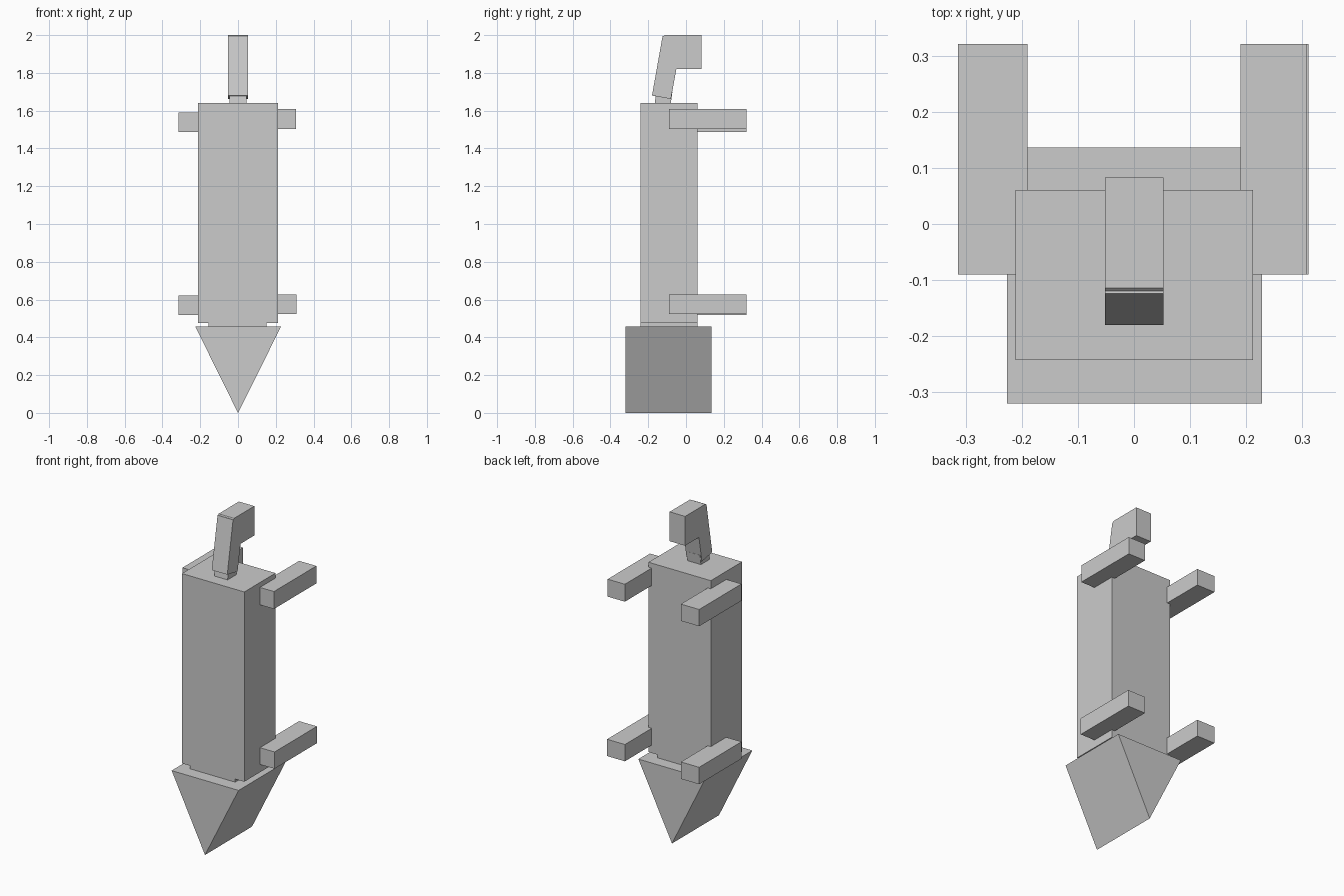
import bpy

if "Cube" in bpy.data.objects:
    bpy.data.objects.remove(bpy.data.objects["Cube"])


def prism(name, profile, lo, hi, axis):
    """Extrude a 2D profile: axis 'x' takes (y, z) points, axis 'y' takes (x, z) points."""
    n = len(profile)
    place = (lambda p, d: (d, p[0], p[1])) if axis == 'x' else (lambda p, d: (p[0], d, p[1]))
    verts = [place(p, d) for d in (lo, hi) for p in profile]
    faces = [list(range(n)), list(range(2 * n - 1, n - 1, -1))]
    faces += [[i, i + n, (i + 1) % n + n, (i + 1) % n] for i in range(n)]
    if axis == 'x':
        faces = [f[::-1] for f in faces]
    # make the winding independent of the profile direction
    area = sum(profile[i][0] * profile[(i + 1) % n][1] - profile[(i + 1) % n][0] * profile[i][1]
               for i in range(n))
    if area < 0:
        faces = [f[::-1] for f in faces]
    mesh = bpy.data.meshes.new(name)
    mesh.from_pydata(verts, [], faces)
    obj = bpy.data.objects.new(name, mesh)
    bpy.context.collection.objects.link(obj)
    return obj


def box(name, x, y, z):
    profile = [(x[0], z[0]), (x[1], z[0]), (x[1], z[1]), (x[0], z[1])]
    return prism(name, profile, y[0], y[1], 'y')


# Trunk and the narrower waist below it
box("body", (-0.211, 0.212), (-0.242, 0.061), (0.476, 1.64))
box("waist", (-0.155, 0.15), (-0.242, 0.061), (0.44, 0.49))

# Downward wedge tail
prism("tail_wedge", [(0, 0), (0.228, 0.457), (-0.226, 0.457)], -0.32, 0.136, 'y')

# Four limbs reaching backwards, slightly uneven left to right
for name, x, z in (
    ("left_arm", (-0.314, -0.19), (1.487, 1.59)),
    ("right_arm", (0.19, 0.307), (1.503, 1.61)),
    ("left_leg", (-0.314, -0.19), (0.518, 0.622)),
    ("right_leg", (0.19, 0.311), (0.524, 0.627)),
):
    box(name, x, (-0.09, 0.321), z)

# Short slanted stub under the neck
prism("neck_stub", [(-0.168, 1.62), (-0.083, 1.62), (-0.072, 1.70), (-0.157, 1.70)],
      -0.045, 0.045, 'x')

# Slanted neck and head block
prism("neck", [(-0.18, 1.68), (-0.08, 1.662), (-0.022, 1.98), (-0.124, 1.995)],
      -0.052, 0.053, 'x')
prism("head", [(-0.124, 1.99), (-0.09, 1.82), (0.083, 1.82), (0.083, 2.0), (-0.114, 2.0)],
      -0.052, 0.053, 'x')
